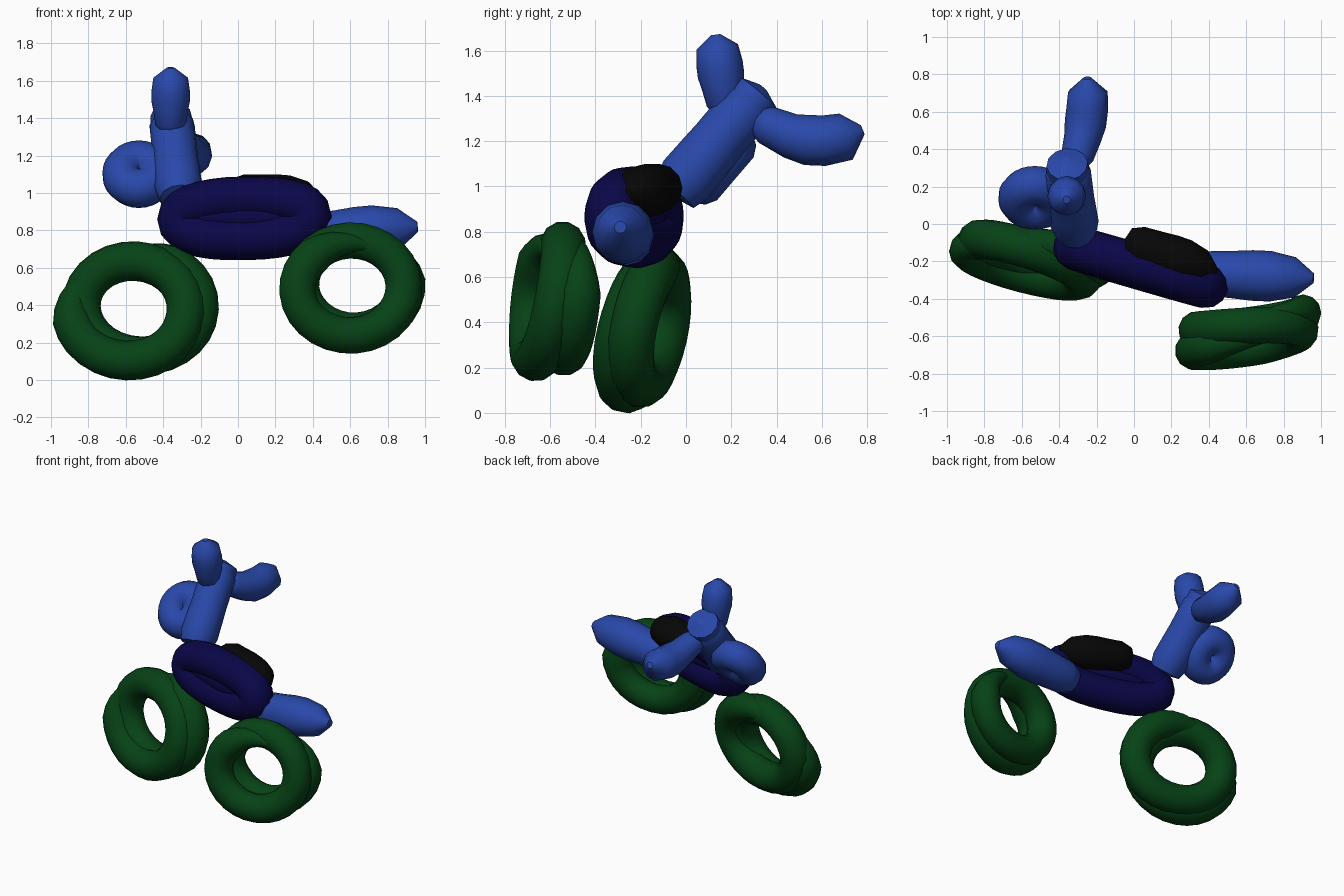
import bpy, math
from mathutils import Vector

if "Cube" in bpy.data.objects:
    bpy.data.objects.remove(bpy.data.objects["Cube"])


def material(name, rgb):
    m = bpy.data.materials.new(name)
    m.diffuse_color = (*rgb, 1)
    m.use_nodes = True
    m.node_tree.nodes["Principled BSDF"].inputs["Base Color"].default_value = m.diffuse_color
    return m


GREEN = material("green", (0.002, 0.055, 0.008))
NAVY = material("navy", (0.003, 0.002, 0.065))
BLUE = material("blue", (0.022, 0.065, 0.40))
BLACK = material("black", (0.002, 0.002, 0.002))


def tube(name, pts, radii, mat, closed=False):
    """Round tube of varying radius along a path, turned into a mesh."""
    cu = bpy.data.curves.new(name, 'CURVE')
    cu.dimensions = '3D'
    cu.bevel_depth = 1.0
    cu.bevel_resolution = 4
    cu.use_fill_caps = True
    cu.twist_mode = 'MINIMUM'
    sp = cu.splines.new('POLY')
    sp.points.add(len(pts) - 1)
    sp.use_cyclic_u = closed
    for p, co, r in zip(sp.points, pts, radii):
        p.co = (*co, 1)
        p.radius = r
    ob = bpy.data.objects.new(name, cu)
    bpy.context.collection.objects.link(ob)
    bpy.ops.object.select_all(action='DESELECT')
    ob.select_set(True)
    bpy.context.view_layer.objects.active = ob
    bpy.ops.object.convert(target='MESH')
    ob = bpy.context.view_layer.objects.active
    ob.data.materials.clear()
    ob.data.materials.append(mat)
    bpy.ops.object.shade_smooth_by_angle(angle=math.radians(60))
    return ob


def sausage(name, a, b, r, mat, sag=(0, 0, 0), start=0.8, end=0.8):
    """Inflated straight segment with blunt, pointed ends."""
    a, b, sag = Vector(a), Vector(b), Vector(sag)
    ts = (0, 0.03, 0.15, 0.35, 0.5, 0.65, 0.85, 1)
    rs = (0.15, start * 0.8, start * 0.6 + 0.4, start * 0.3 + 0.7, 1, 1, end, 0.2)
    pts = [a.lerp(b, t) + sag * 4 * t * (1 - t) for t in ts]
    return tube(name, pts, [r * k for k in rs], mat)


def coil(name, c1, c2, u, v, ru, rv, r, mat, turns=2.0, phase=0.0, power=1.0):
    """Tube wound into loops whose centre moves from c1 to c2."""
    c1, c2 = Vector(c1), Vector(c2)
    u, v = Vector(u).normalized(), Vector(v).normalized()
    closed = turns == 1
    n = int(28 * turns)
    pts, rad = [], []
    for i in range(n if closed else n + 1):
        t = i / n
        ang = phase + t * turns * math.tau
        s = min(max((t - 0.3) / 0.4, 0), 1)
        c, d = math.cos(ang), math.sin(ang)
        x = math.copysign(abs(c) ** power, c)
        y = math.copysign(abs(d) ** power, d)
        pts.append(c1.lerp(c2, s) + u * ru * x + v * rv * y)
        taper = 1 if closed else min(1, 0.3 + 8 * min(t, 1 - t) * turns / 2)
        rad.append(r * taper)
    return tube(name, pts, rad, mat, closed)


# Two wound wheels
coil("front_wheel", (-0.585, -0.21, 0.365), (-0.51, -0.15, 0.39),
     (0.97, -0.25, 0), (0, 0.2, 0.98), 0.315, 0.267, 0.106, GREEN, phase=2.2)
coil("rear_wheel", (0.60, -0.64, 0.485), (0.62, -0.515, 0.51),
     (0.99, 0.13, 0), (0, 0.1, 0.99), 0.285, 0.248, 0.1, GREEN, phase=1.2)

# Body: a long closed loop, with its middle nearly filled
coil("body", (0.035, -0.23, 0.865), (0.035, -0.23, 0.865),
     (0.96, -0.28, 0.02), (0, 0.05, 0.99), 0.365, 0.107, 0.118, NAVY,
     turns=1, power=0.85)
sausage("body_core", (-0.27, -0.14, 0.87), (0.36, -0.325, 0.88), 0.095, NAVY)

# Seat and tail
sausage("seat", (-0.05, -0.09, 1.0), (0.44, -0.26, 0.96), 0.12, BLACK)
sausage("tail", (0.30, -0.26, 0.76), (0.96, -0.29, 0.82), 0.135, BLUE)

# Steering column with two handlebar grips
sausage("steering_column", (-0.31, -0.06, 0.96), (-0.36, 0.335, 1.43),
        0.122, BLUE, start=1.1, end=1.0)
sausage("column_top", (-0.345, 0.20, 1.27), (-0.36, 0.34, 1.437),
        0.113, BLUE, end=0.98)
sausage("upper_grip", (-0.36, 0.18, 1.31), (-0.36, 0.13, 1.67),
        0.103, BLUE, start=0.65, end=0.9)
sausage("rear_grip", (-0.33, 0.29, 1.32), (-0.25, 0.78, 1.25),
        0.112, BLUE, sag=(0.03, 0, -0.08), start=0.65, end=0.95)

# Headlamp: small tight coil beside the column
coil("headlamp", (-0.53, 0.14, 1.10), (-0.53, 0.14, 1.10),
     (1, 0, 0), (0, 0.65, 0.76), 0.092, 0.1, 0.105, BLUE, turns=1)
